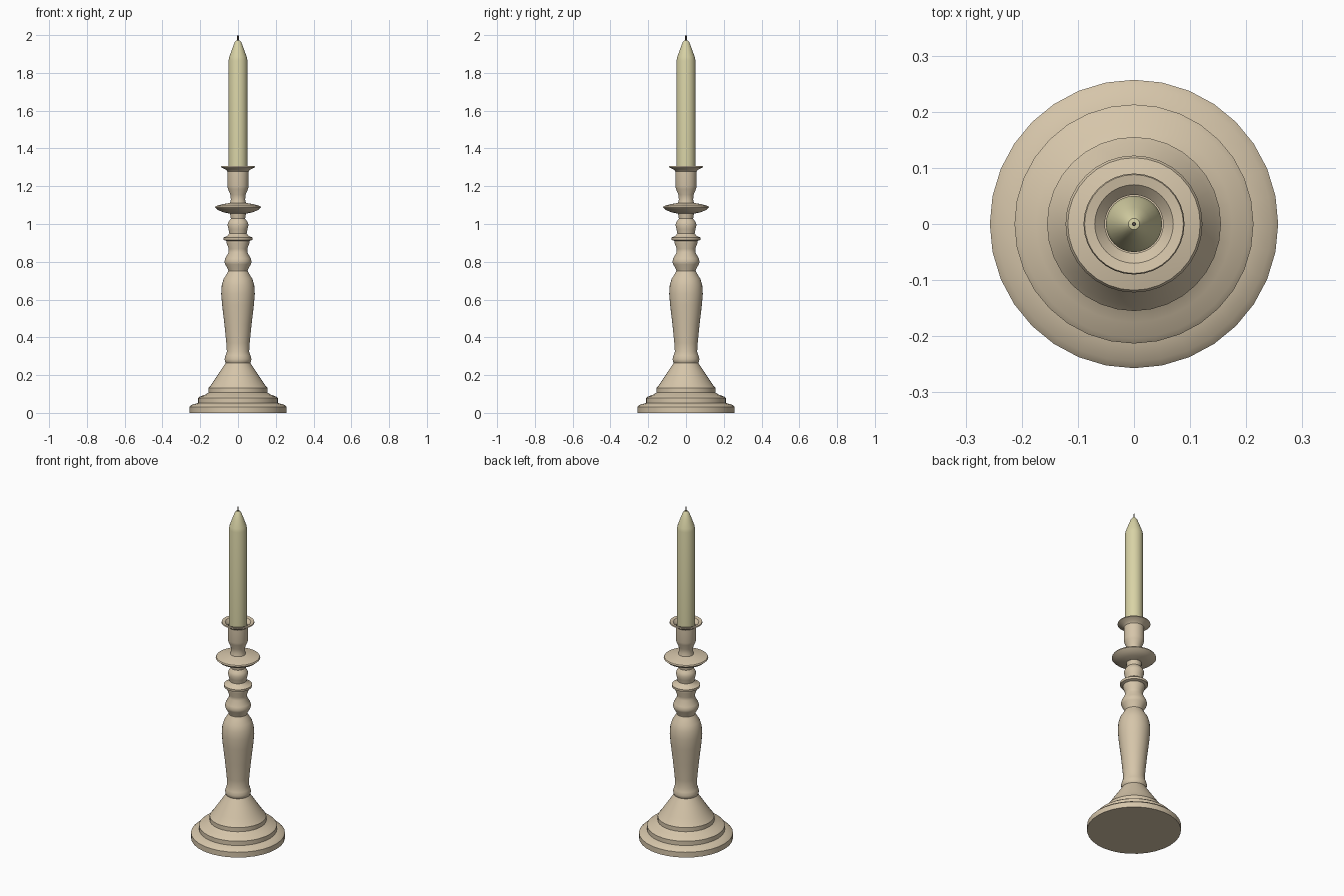
import bpy, bmesh, math

SIDES = 32


def material(name, rgb):
    m = bpy.data.materials.new(name)
    m.diffuse_color = (*rgb, 1)
    return m


def lathe(name, profile, mat, sides=SIDES, angle=35):
    """Revolve (radius, z) points around z; radius 0 becomes a pole."""
    bm = bmesh.new()
    rings = []
    for r, z in profile:
        if r == 0:
            rings.append([bm.verts.new((0, 0, z))] * sides)
        else:
            rings.append([bm.verts.new((r * math.cos(2 * math.pi * i / sides),
                                        r * math.sin(2 * math.pi * i / sides), z))
                          for i in range(sides)])
    for a, b in zip(rings, rings[1:]):
        for i in range(sides):
            j = (i + 1) % sides
            bm.faces.new(list(dict.fromkeys((a[i], a[j], b[j], b[i]))))
    bmesh.ops.recalc_face_normals(bm, faces=bm.faces)
    mesh = bpy.data.meshes.new(name)
    bm.to_mesh(mesh)
    bm.free()
    mesh.materials.append(mat)
    ob = bpy.data.objects.new(name, mesh)
    bpy.context.collection.objects.link(ob)
    bpy.ops.object.select_all(action='DESELECT')
    ob.select_set(True)
    bpy.context.view_layer.objects.active = ob
    bpy.ops.object.shade_smooth_by_angle(angle=math.radians(angle))
    return ob


tan = material("turned tan wood", (0.67, 0.56, 0.40))
wax = material("cream wax", (0.69, 0.65, 0.38))
char = material("dark wick", (0.10, 0.08, 0.06))

# Turned holder, from foot to socket
foot = [(0, 0), (0.257, 0), (0.257, 0.032), (0.245, 0.043), (0.213, 0.052),
        (0.213, 0.078), (0.203, 0.086), (0.175, 0.096), (0.155, 0.108),
        (0.155, 0.133), (0.145, 0.145), (0.125, 0.175), (0.095, 0.22), (0.065, 0.265)]
baluster = [(0.069, 0.272), (0.071, 0.285), (0.066, 0.303), (0.059, 0.325), (0.062, 0.37),
            (0.072, 0.47), (0.084, 0.57), (0.089, 0.63), (0.086, 0.675),
            (0.076, 0.71), (0.06, 0.735), (0.051, 0.752)]
knops = [(0.053, 0.76), (0.068, 0.787), (0.072, 0.80), (0.067, 0.818), (0.05, 0.85),
         (0.049, 0.868), (0.06, 0.898), (0.06, 0.91), (0.076, 0.915), (0.077, 0.928),
         (0.055, 0.938), (0.046, 0.95), (0.05, 0.972), (0.056, 0.995),
         (0.05, 1.012), (0.038, 1.028), (0.042, 1.055)]
drip_pan = [(0.075, 1.061), (0.105, 1.073), (0.122, 1.088), (0.118, 1.095),
            (0.085, 1.104), (0.042, 1.112), (0.038, 1.13)]
socket = [(0.04, 1.155), (0.053, 1.185), (0.056, 1.2), (0.056, 1.278), (0.065, 1.288),
          (0.09, 1.3), (0.088, 1.306), (0.07, 1.303), (0.052, 1.285), (0.052, 1.23), (0, 1.23)]
lathe("candlestick_holder", foot + baluster + knops + drip_pan + socket, tan)

# Candle with tapered tip
lathe("candle", [(0, 1.235), (0.05, 1.235), (0.05, 1.865), (0.046, 1.885), (0.03, 1.93),
                 (0.017, 1.963), (0.01, 1.972), (0, 1.974)], wax)

# Wick
lathe("wick", [(0, 1.96), (0.004, 1.96), (0.004, 1.997), (0, 2.0)], char, sides=8)
